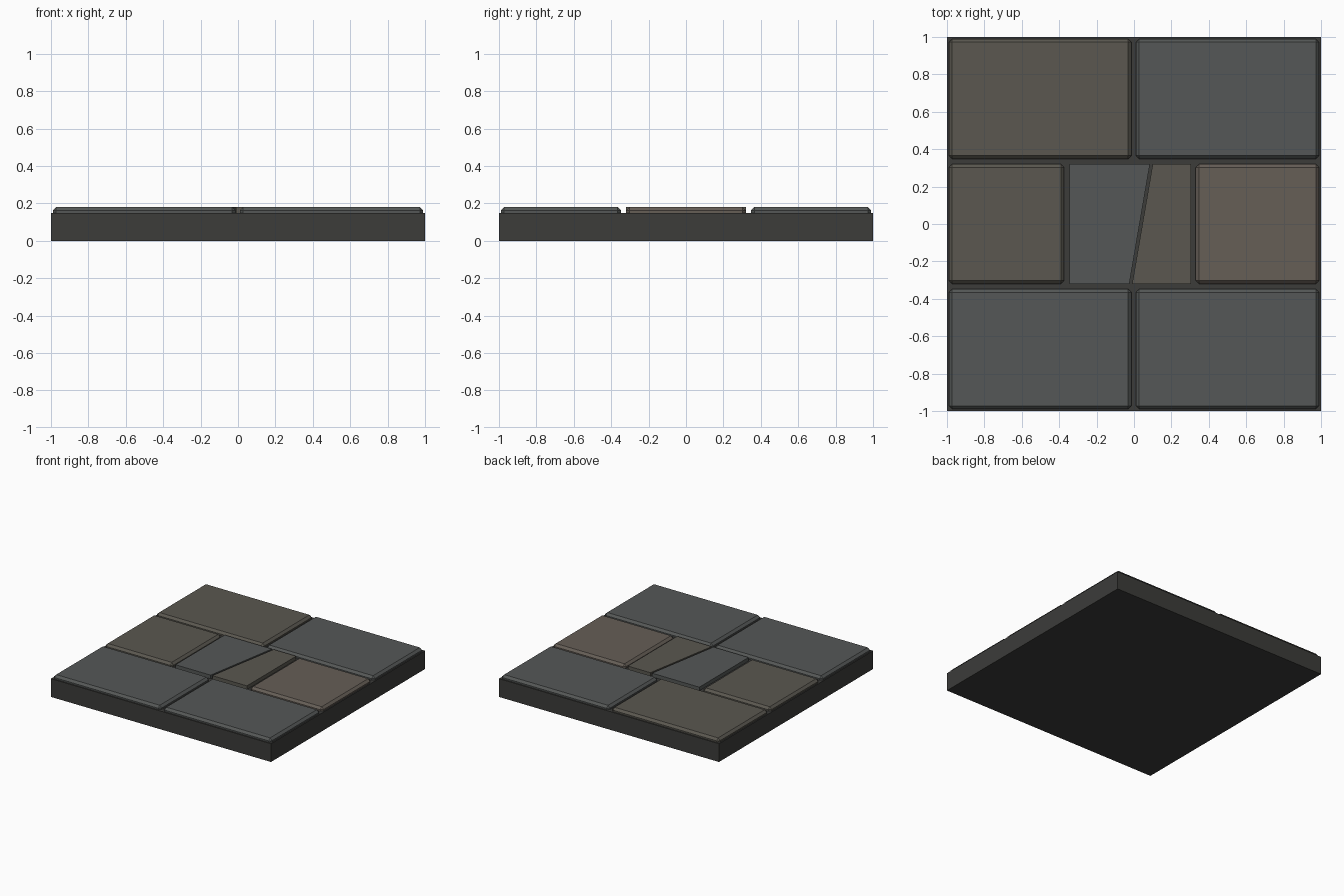
import bpy, bmesh

if "Cube" in bpy.data.objects:
    bpy.data.objects.remove(bpy.data.objects["Cube"])


def material(name, rgb):
    m = bpy.data.materials.new(name)
    m.diffuse_color = (*rgb, 1)
    m.use_nodes = True
    m.node_tree.nodes["Principled BSDF"].inputs["Base Color"].default_value = m.diffuse_color
    return m


BASE = material("dark_mortar", (0.045, 0.045, 0.042))
GREY = material("grey_stone", (0.090, 0.097, 0.095))
WARM = material("warm_stone", (0.103, 0.097, 0.080))
BROWN = material("brown_stone", (0.132, 0.112, 0.094))


def prism(name, outline, z0, z1, mat, chamfer=0):
    """Extrude a counter-clockwise outline from z0 to z1, with optional chamfered edges."""
    bm = bmesh.new()
    face = bm.faces.new([bm.verts.new((x, y, z0)) for x, y in outline])
    ext = bmesh.ops.extrude_face_region(bm, geom=[face])
    top = [v for v in ext["geom"] if isinstance(v, bmesh.types.BMVert)]
    bmesh.ops.translate(bm, vec=(0, 0, z1 - z0), verts=top)
    bmesh.ops.recalc_face_normals(bm, faces=bm.faces)
    if chamfer:
        bmesh.ops.bevel(bm, geom=bm.edges[:], offset=chamfer, segments=1,
                        affect='EDGES', profile=0.5)
    mesh = bpy.data.meshes.new(name)
    bm.to_mesh(mesh)
    bm.free()
    mesh.materials.append(mat)
    obj = bpy.data.objects.new(name, mesh)
    bpy.context.collection.objects.link(obj)
    return obj


def rect(x0, x1, y0, y1):
    return [(x0, y0), (x1, y0), (x1, y1), (x0, y1)]


# Mortar base
prism("base", rect(-1, 1, -1, 1), 0, 0.15, BASE)

# Whole paving slabs with chamfered edges
slabs = [
    ("slab_back_left", (-0.99, -0.013, 0.347, 0.99), WARM),
    ("slab_back_right", (0.01, 0.99, 0.347, 0.99), GREY),
    ("slab_middle_left", (-0.99, -0.373, -0.32, 0.32), WARM),
    ("slab_middle_right", (0.33, 0.99, -0.32, 0.32), BROWN),
    ("slab_front_left", (-0.99, -0.013, -0.99, -0.347), GREY),
    ("slab_front_right", (0.01, 0.99, -0.99, -0.347), GREY),
]
for name, bounds, mat in slabs:
    prism(name, rect(*bounds), 0.12, 0.18, mat, 0.018)

# Cracked centre slab: two sharp-edged pieces split by a slanted crack
prism("cracked_slab_left",
      [(-0.345, -0.32), (-0.025, -0.32), (0.085, 0.32), (-0.345, 0.32)],
      0.12, 0.18, GREY)
prism("cracked_slab_right",
      [(-0.01, -0.32), (0.305, -0.32), (0.305, 0.32), (0.10, 0.32)],
      0.12, 0.18, WARM)
